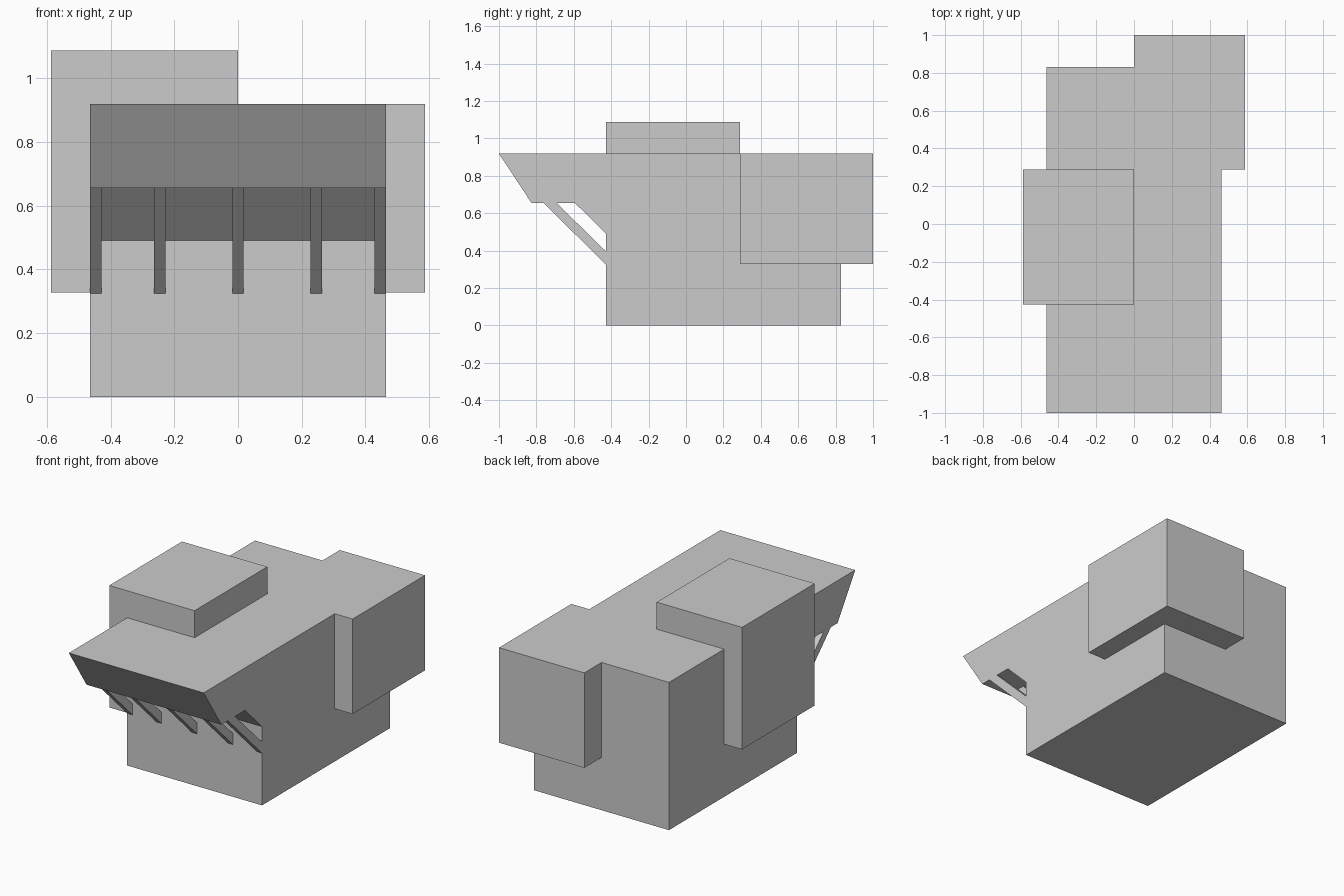
import bpy
import bmesh

if "Cube" in bpy.data.objects:
    bpy.data.objects.remove(bpy.data.objects["Cube"])


def extrude_profile(name, profile, x0, x1):
    """Solid made from a (y, z) outline swept from x0 to x1."""
    bm = bmesh.new()
    face = bm.faces.new([bm.verts.new((x0, y, z)) for y, z in profile])
    swept = bmesh.ops.extrude_face_region(bm, geom=[face])["geom"]
    verts = [g for g in swept if isinstance(g, bmesh.types.BMVert)]
    bmesh.ops.translate(bm, verts=verts, vec=(x1 - x0, 0, 0))
    bmesh.ops.recalc_face_normals(bm, faces=bm.faces)
    mesh = bpy.data.meshes.new(name)
    bm.to_mesh(mesh)
    bm.free()
    obj = bpy.data.objects.new(name, mesh)
    bpy.context.collection.objects.link(obj)
    return obj


def box(name, x0, x1, y0, y1, z0, z1):
    return extrude_profile(name, [(y0, z0), (y1, z0), (y1, z1), (y0, z1)], x0, x1)


def union(target, part):
    """Merge part into target and remove it."""
    mod = target.modifiers.new("union", 'BOOLEAN')
    mod.operation = 'UNION'
    mod.solver = 'EXACT'
    mod.object = part
    bpy.context.view_layer.objects.active = target
    bpy.ops.object.modifier_apply(modifier=mod.name)
    bpy.data.objects.remove(part)


HALF = 0.464     # half width of the main block
FRONT = -0.427   # front wall

# Main block with the overhanging, slanted front canopy
body = extrude_profile("building_body", [
    (FRONT, 0), (0.83, 0), (0.83, 0.919), (-1, 0.919),
    (-0.826, 0.655), (-0.594, 0.655), (FRONT, 0.49)], -HALF, HALF)

# Raised side block and rear corner block, merged into the main block
union(body, box("side_block", -0.587, 0, FRONT, 0.288, 0.328, 1.087))
union(body, box("rear_corner_block", 0, 0.587, 0.288, 1, 0.328, 0.919))

# Five diagonal braces under the canopy
brace_profile = [(FRONT, 0.325), (FRONT, 0.395), (-0.692, 0.655), (-0.762, 0.655)]
brace_width = 0.036
for i, x in enumerate((-HALF + brace_width / 2, -0.246, 0, 0.246, HALF - brace_width / 2)):
    extrude_profile(f"canopy_brace_{i + 1}", brace_profile,
                    x - brace_width / 2, x + brace_width / 2)
